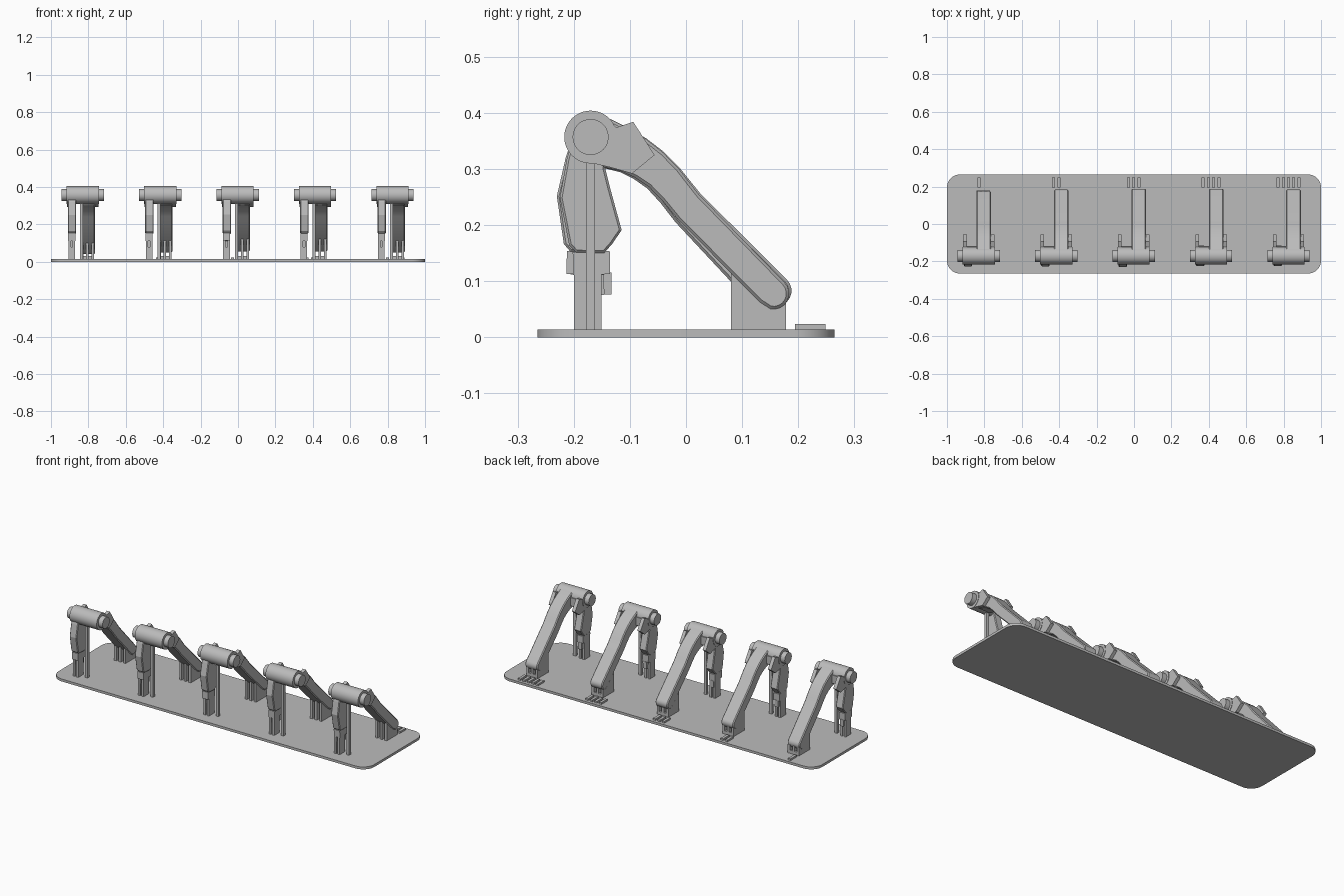
import bpy, bmesh, math
from mathutils import Matrix, Vector

cube = bpy.data.objects.get("Cube")
if cube:
    bpy.data.objects.remove(cube, do_unlink=True)

grey = bpy.data.materials.new("plain grey")
grey.use_nodes = True
grey.diffuse_color = (0.5, 0.5, 0.5, 1)
grey.node_tree.nodes["Principled BSDF"].inputs["Base Color"].default_value = (0.5, 0.5, 0.5, 1)

HUB = Vector((0, -0.17, 0.357))
BASE_TOP = 0.014


def finish(name, bm, bevel=0, smooth=False):
    bmesh.ops.recalc_face_normals(bm, faces=bm.faces)
    mesh = bpy.data.meshes.new(name)
    bm.to_mesh(mesh)
    bm.free()
    mesh.materials.append(grey)
    ob = bpy.data.objects.new(name, mesh)
    bpy.context.collection.objects.link(ob)
    if bevel:
        mod = ob.modifiers.new("chamfer", "BEVEL")
        mod.width, mod.segments, mod.limit_method = bevel, 1, "ANGLE"
        mod.angle_limit = math.radians(60)
    if smooth:
        bpy.ops.object.select_all(action="DESELECT")
        ob.select_set(True)
        bpy.context.view_layer.objects.active = ob
        bpy.ops.object.shade_smooth_by_angle(angle=math.radians(30))
    return ob


def side_plate(name, profile, x0, x1, turn=0, **style):
    """Extrude a (y, z) outline from x0 to x1, turned about the hub axis."""
    bm = bmesh.new()
    face = bm.faces.new([bm.verts.new((x0, y, z)) for y, z in profile])
    out = bmesh.ops.extrude_face_region(bm, geom=[face])
    moved = [v for v in out["geom"] if isinstance(v, bmesh.types.BMVert)]
    bmesh.ops.translate(bm, verts=moved, vec=(x1 - x0, 0, 0))
    bmesh.ops.rotate(bm, verts=bm.verts, cent=HUB, matrix=Matrix.Rotation(turn, 3, "X"))
    return finish(name, bm, **style)


def block(name, x0, x1, y0, y1, z0, z1, turn=0):
    return side_plate(name, [(y0, z0), (y1, z0), (y1, z1), (y0, z1)], x0, x1, turn)


def barrel(name, x, radius, half):
    bm = bmesh.new()
    place = Matrix.Translation((x, HUB.y, HUB.z)) @ Matrix.Rotation(math.pi / 2, 4, "Y")
    bmesh.ops.create_cone(bm, cap_ends=True, segments=48, radius1=radius,
                          radius2=radius, depth=2 * half, matrix=place)
    return finish(name, bm, smooth=True)


def arc(cx, cy, r, start, end, n):
    steps = [math.radians(start + (end - start) * i / n) for i in range(n + 1)]
    return [(cx + r * math.cos(a), cy + r * math.sin(a)) for a in steps]


# Base plate with rounded corners
bm = bmesh.new()
corners = [(0.93, 0.195, 0), (-0.93, 0.195, 90), (-0.93, -0.195, 180), (0.93, -0.195, 270)]
outline = [p for cx, cy, a in corners for p in arc(cx, cy, 0.07, a, a + 90, 10)]
face = bm.faces.new([bm.verts.new((x, y, 0)) for x, y in outline])
out = bmesh.ops.extrude_face_region(bm, geom=[face])
bmesh.ops.translate(bm, verts=[v for v in out["geom"] if isinstance(v, bmesh.types.BMVert)],
                    vec=(0, 0, BASE_TOP))
finish("base_plate", bm, smooth=True)

# Side outlines of the linkage parts
ARM = ([(-0.15, 0.395), (-0.13, 0.387), (-0.1, 0.372), (-0.07, 0.354), (-0.04, 0.331),
        (-0.012, 0.303), (0.008, 0.278), (0.025, 0.257)]
       + arc(0.16, 0.083, 0.028, 45, -100, 8)
       + [(0.135, 0.068), (-0.012, 0.212), (-0.04, 0.245), (-0.065, 0.27),
          (-0.09, 0.286), (-0.115, 0.297), (-0.15, 0.304)])
LUG = [(-0.17, 0.402), (-0.145, 0.392), (-0.124, 0.374), (-0.094, 0.384),
       (-0.056, 0.325), (-0.096, 0.292), (-0.135, 0.303), (-0.17, 0.311)]
FOREARM = [(-0.205, 0.345), (-0.213, 0.32), (-0.227, 0.25), (-0.212, 0.165),
           (-0.2, 0.152), (-0.15, 0.15), (-0.136, 0.165), (-0.118, 0.19),
           (-0.137, 0.265), (-0.145, 0.3), (-0.14, 0.345)]
REAR = [(0.08, BASE_TOP), (0.178, BASE_TOP), (0.178, 0.062), (0.155, 0.058),
        (0.135, 0.072), (0.08, 0.126)]

# Five linkages, each with a slightly different pose
ARM_TURN = [-0.045, -0.015, 0, 0, -0.015]
FOREARM_TURN = [0, 0, -0.03, 0.02, 0.02]

for i in range(5):
    x = (i - 2) * 0.414 - 0.002

    # Pivot barrel, end caps and the two lugs
    barrel("pivot_barrel", x, 0.047, 0.086)
    barrel("pivot_pin", x, 0.032, 0.113)
    for a, b in ((-0.084, -0.064), (0.064, 0.084)):
        side_plate("pivot_lug", LUG, x + a, x + b)
    block("pivot_web", x - 0.064, x - 0.01, HUB.y, -0.118, 0.318, 0.365)

    # Long rear arm
    side_plate("rear_arm", ARM, x - 0.012, x + 0.066, ARM_TURN[i], bevel=0.005, smooth=True)

    # Forearm with its narrower tip
    t = FOREARM_TURN[i]
    side_plate("forearm", FOREARM, x - 0.08, x - 0.035, t, bevel=0.004)
    block("forearm_tip", x - 0.078, x - 0.04, -0.206, -0.14, 0.112, 0.153, t)
    block("forearm_tip_tab", x - 0.07, x - 0.048, -0.152, -0.138, 0.076, 0.115, t)

    # Supports under forearm, barrel and rear arm
    for a in (-0.077, -0.055):
        block("forearm_support", x + a, x + a + 0.013, -0.2, -0.151, BASE_TOP, 0.125)
    block("forearm_support_core", x - 0.066, x - 0.053, -0.192, -0.158, BASE_TOP, 0.08)
    block("barrel_strut", x - 0.014, x + 0.002, -0.178, -0.162, BASE_TOP, 0.315)
    for a in (-0.011, 0.018, 0.047):
        side_plate("rear_support", REAR, x + a, x + a + 0.014)
    block("rear_support_bar", x - 0.011, x + 0.061, 0.165, 0.178, BASE_TOP, 0.032)

    # Tally bars counting the stations
    for k in range(i + 1):
        c = x + (k - i / 2) * 0.028
        block("tally_bar", c - 0.008, c + 0.008, 0.194, 0.249, BASE_TOP, 0.024)
